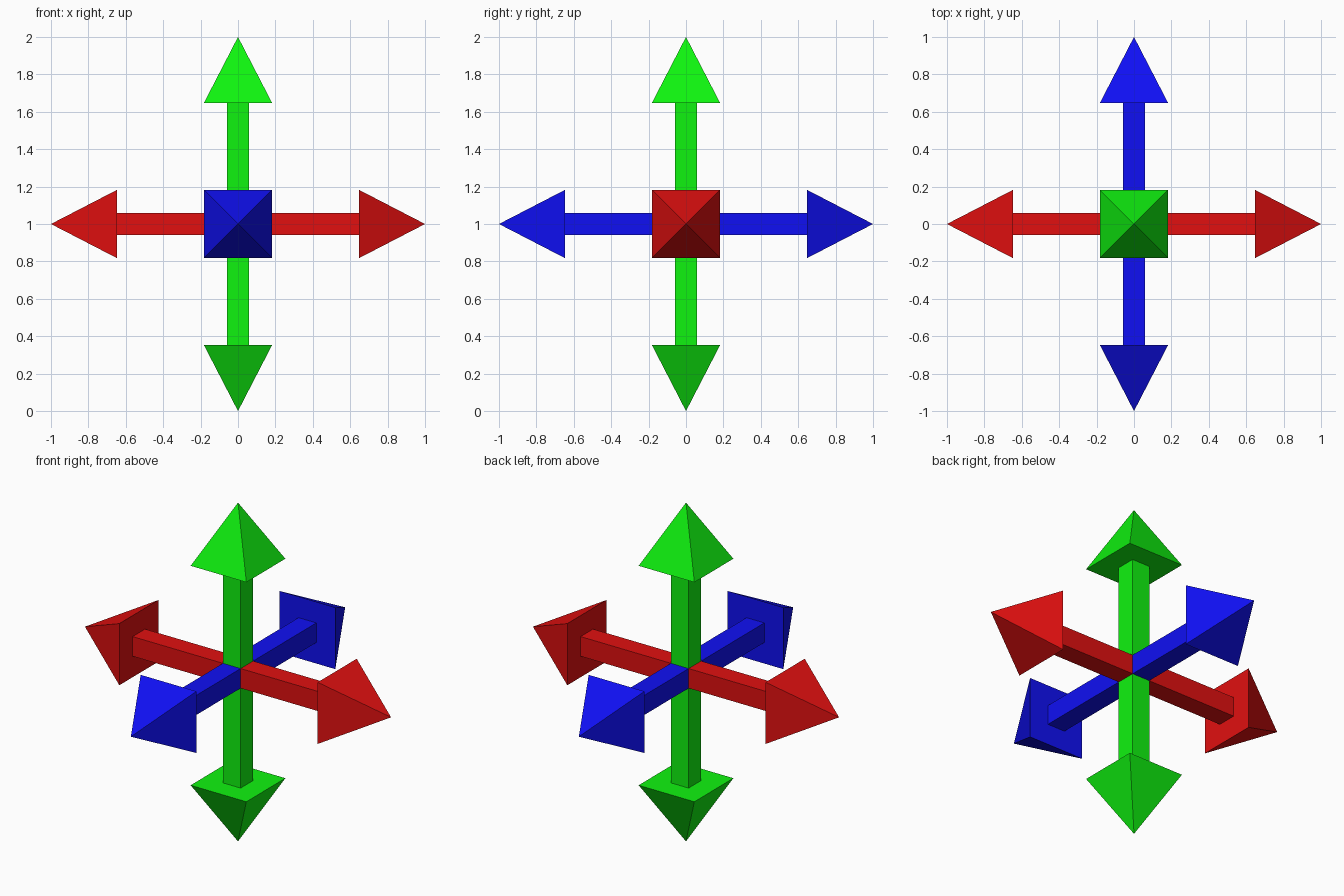
import bpy, bmesh, math
from mathutils import Matrix

if "Cube" in bpy.data.objects:
    bpy.data.objects.remove(bpy.data.objects["Cube"])

SHAFT, HEAD, NECK, TIP = 0.058, 0.182, 0.648, 1.0
CENTRE = Matrix.Translation((0, 0, 1))


def material(name, colour):
    mat = bpy.data.materials.new(name)
    mat.diffuse_color = (*colour, 1)
    mat.use_nodes = True
    mat.node_tree.nodes["Principled BSDF"].inputs["Base Color"].default_value = mat.diffuse_color
    return mat


def add_object(name, bm, matrix, mat):
    bm.transform(CENTRE @ matrix)
    bmesh.ops.recalc_face_normals(bm, faces=bm.faces)
    mesh = bpy.data.meshes.new(name)
    bm.to_mesh(mesh)
    bm.free()
    mesh.materials.append(mat)
    bpy.context.collection.objects.link(bpy.data.objects.new(name, mesh))


def shaft(name, matrix, mat):
    # square bar running from neck to neck along local z
    bm = bmesh.new()
    bmesh.ops.create_cube(bm, size=2)
    bmesh.ops.scale(bm, vec=(SHAFT, SHAFT, NECK), verts=bm.verts)
    add_object(name, bm, matrix, mat)


def head(name, matrix, mat):
    # four-sided pyramid pointing along local +z
    bm = bmesh.new()
    base = [bm.verts.new((x * HEAD, y * HEAD, NECK))
            for x, y in ((-1, -1), (1, -1), (1, 1), (-1, 1))]
    tip = bm.verts.new((0, 0, TIP))
    bm.faces.new(base)
    for i in range(4):
        bm.faces.new((base[i], base[(i + 1) % 4], tip))
    add_object(name, bm, matrix, mat)


# one double-ended arrow per axis
axes = (
    ("vertical", "green", (0.005, 0.9, 0.005), Matrix.Identity(4)),
    ("sideways", "red", (0.75, 0.005, 0.005), Matrix.Rotation(math.pi / 2, 4, 'Y')),
    ("depth", "blue", (0.005, 0.005, 0.9), Matrix.Rotation(math.pi / 2, 4, 'X')),
)
for name, colour_name, colour, turn in axes:
    mat = material(colour_name, colour)
    shaft(name + "_shaft", turn, mat)
    head(name + "_arrowhead_a", turn, mat)
    head(name + "_arrowhead_b", turn @ Matrix.Rotation(math.pi, 4, 'X'), mat)
